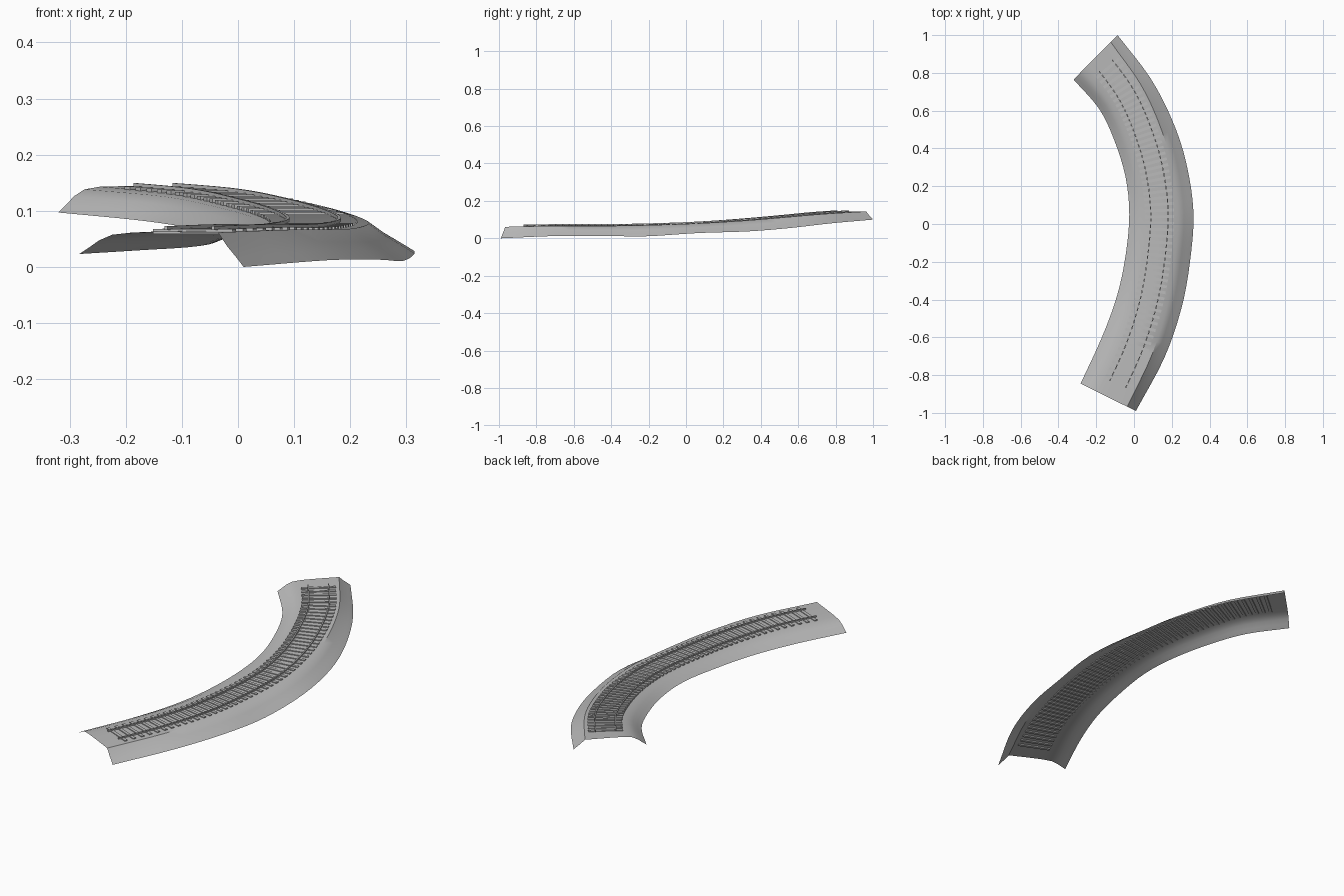
import bpy
import bmesh
from mathutils import Vector

cube = bpy.data.objects.get("Cube")
if cube:
    bpy.data.objects.remove(cube, do_unlink=True)

grey = bpy.data.materials.new("plain_grey")
grey.use_nodes = True
grey.diffuse_color = (0.5, 0.5, 0.5, 1)
grey.node_tree.nodes["Principled BSDF"].inputs["Base Color"].default_value = (0.5, 0.5, 0.5, 1)

# Foot of the bank on the inside and outside of the bend, and crown height
INNER = [(-.283, -.845, .023), (-.17, -.6, .03), (-.09, -.38, .035),
         (-.045, -.17, .042), (-.025, .05, .055), (-.045, .25, .062),
         (-.105, .445, .073), (-.185, .61, .084), (-.32, .765, .097)]
OUTER = [(.01, -.99, 0), (.16, -.71, .012), (.25, -.45, .013),
         (.295, -.21, .011), (.315, .06, .028), (.275, .33, .037),
         (.2, .555, .055), (.085, .775, .08), (-.087, 1, .1)]
CROWN = [(z,) for z in (.062, .067, .067, .071, .08, .095, .113, .131, .144)]


def along(points, u):
    """Smooth curve through the points, with u running from 0 to 1."""
    pts = [Vector(p) if len(p) > 1 else Vector((0, 0, p[0])) for p in points]
    last = len(pts) - 1
    i = min(int(u * last), last - 1)
    f = u * last - i
    b, c = pts[i], pts[i + 1]
    a = pts[i - 1] if i > 0 else 2 * b - c
    d = pts[i + 2] if i + 2 <= last else 2 * c - b
    return b + f * ((c - a) / 2 + f * ((2 * a - 5 * b + 4 * c - d) / 2
                    + f * (3 * b - a - 3 * c + d) / 2))


def finish(name, bm, closed):
    if closed:
        bmesh.ops.recalc_face_normals(bm, faces=bm.faces)
    mesh = bpy.data.meshes.new(name)
    bm.to_mesh(mesh)
    bm.free()
    mesh.materials.append(grey)
    obj = bpy.data.objects.new(name, mesh)
    bpy.context.collection.objects.link(obj)
    return obj


def skin(name, rows, closed=False):
    """Join rows of points into a sheet, or a capped tube when closed."""
    bm = bmesh.new()
    grid = [[bm.verts.new(p) for p in row] for row in rows]
    n = len(grid[0])
    for r, s in zip(grid, grid[1:]):
        for j in range(n if closed else n - 1):
            k = (j + 1) % n
            bm.faces.new((r[j], r[k], s[k], s[j]))
    if closed:
        bm.faces.new(grid[0])
        bm.faces.new(grid[-1])
    return finish(name, bm, closed)


def track_frame(u):
    """Centre of the track, its sideways and its forward direction."""
    a, b = along(INNER, u), along(OUTER, u)
    centre = a.lerp(b, .47 + .08 * (2 * u - 1) ** 2)
    centre.z = along(CROWN, u).z
    side = b - a
    side.z = 0
    side.normalize()
    return centre, side, Vector((-side.y, side.x, 0))


# Embankment: an open sheet with sloping sides
PROFILE = [(0, 0), (.06, .3), (.12, .62), (.2, .88), (.32, .98), (.5, 1),
           (.76, .99), (.85, .58), (.93, .28), (1, 0)]
rows = []
STATIONS = 32
for i in range(STATIONS + 1):
    u = i / STATIONS
    a, b = along(INNER, u), along(OUTER, u)
    top = along(CROWN, u).z
    row = []
    for t, h in PROFILE:
        if .7 < t < 1:
            t += (1 - t) * .35 * (2 * u - 1) ** 2
        p = a.lerp(b, t)
        foot = a.z if t < .5 else b.z
        p.z = foot + (top - foot) * h
        row.append(p)
    rows.append(row)
bank = skin("embankment", rows)
bpy.ops.object.select_all(action='DESELECT')
bank.select_set(True)
bpy.context.view_layer.objects.active = bank
bpy.ops.object.shade_smooth_by_angle(angle=0.7)

# Two rails with a rectangular section
START, END = .035, .965
for name, offset in (("inner_rail", -.046), ("outer_rail", .046)):
    rows = []
    for i in range(49):
        centre, side, _ = track_frame(START + (END - START) * i / 48)
        rows.append([centre + side * (offset + w) + Vector((0, 0, z))
                     for w, z in ((-.003, .002), (.003, .002), (.003, .009), (-.003, .009))])
    skin(name, rows, closed=True)

# Sleepers, evenly spaced and sunk into the crown
bm = bmesh.new()
SLEEPERS = 54
for i in range(SLEEPERS):
    centre, side, ahead = track_frame(START + (END - START) * (i + .5) / SLEEPERS)
    made = bmesh.ops.create_cube(bm, size=1)["verts"]
    for v in made:
        x, y, z = v.co
        v.co = centre + side * (x * .155) + ahead * (y * .015) + Vector((0, 0, z * .009 - .001))
finish("sleepers", bm, True)
